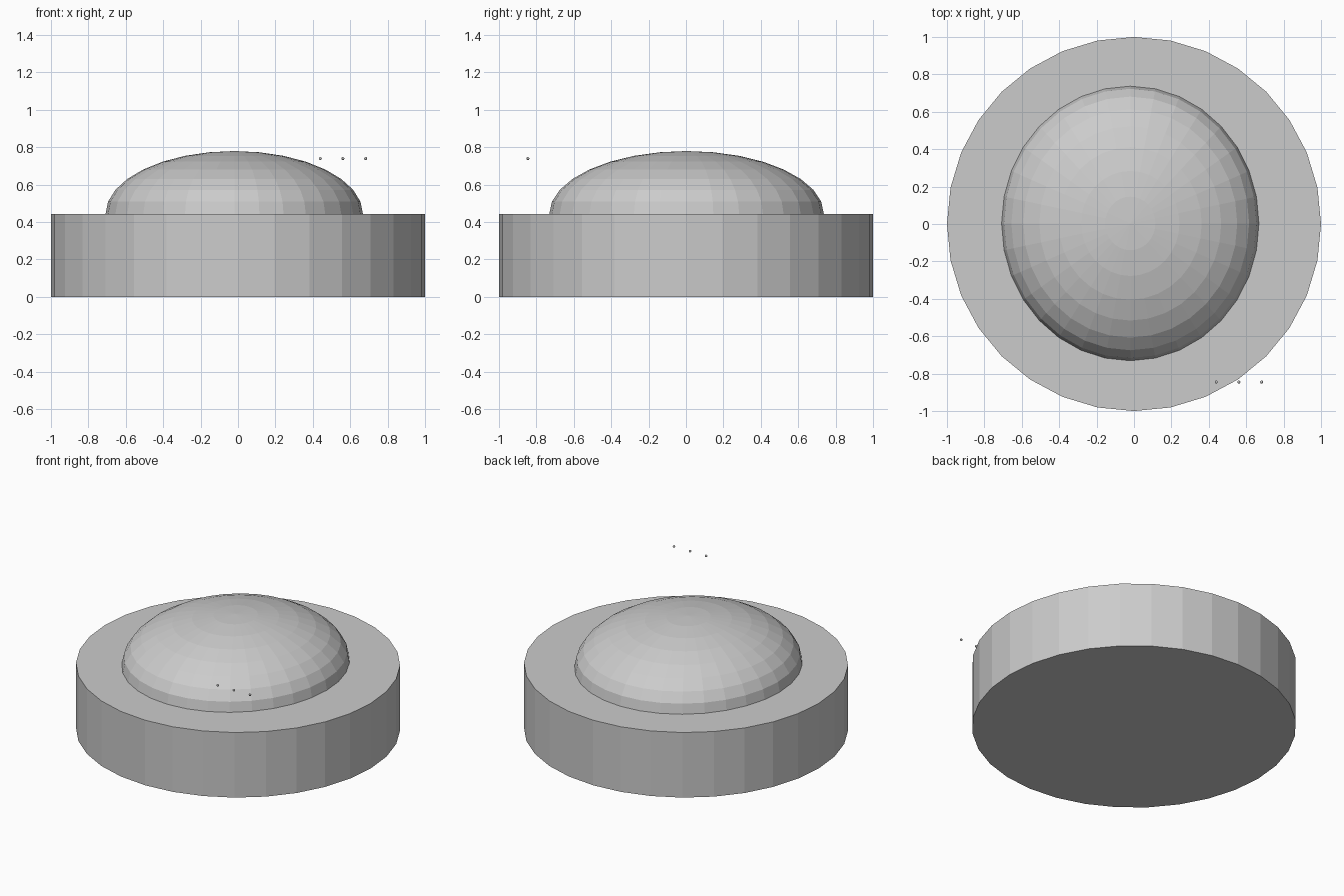
import bpy

if "Cube" in bpy.data.objects:
    bpy.data.objects.remove(bpy.data.objects["Cube"])

grey = bpy.data.materials.new("light grey")
grey.diffuse_color = (0.6, 0.6, 0.6, 1)
grey.use_nodes = True
grey.node_tree.nodes["Principled BSDF"].inputs["Base Color"].default_value = grey.diffuse_color


def finish(name):
    ob = bpy.context.object
    ob.name = name
    ob.data.materials.append(grey)
    return ob


def ellipsoid(name, loc, scale, segments, rings):
    bpy.ops.mesh.primitive_uv_sphere_add(segments=segments, ring_count=rings, radius=1, location=loc)
    ob = finish(name)
    ob.scale = scale
    return ob


# Round base disc
bpy.ops.mesh.primitive_cylinder_add(vertices=32, radius=1, depth=0.443, location=(0, 0, 0.2215))
finish("base")

# Flattened dome, its lower half sunk into the base
ellipsoid("dome", (-0.02, 0.003, 0.443), (0.688, 0.734, 0.336), 32, 16)

# Row of three tiny beads floating by the front right rim
for i in range(3):
    ellipsoid(f"bead_{i + 1}", (0.44 + 0.121 * i, -0.845, 0.739), (0.008, 0.008, 0.008), 12, 8)
